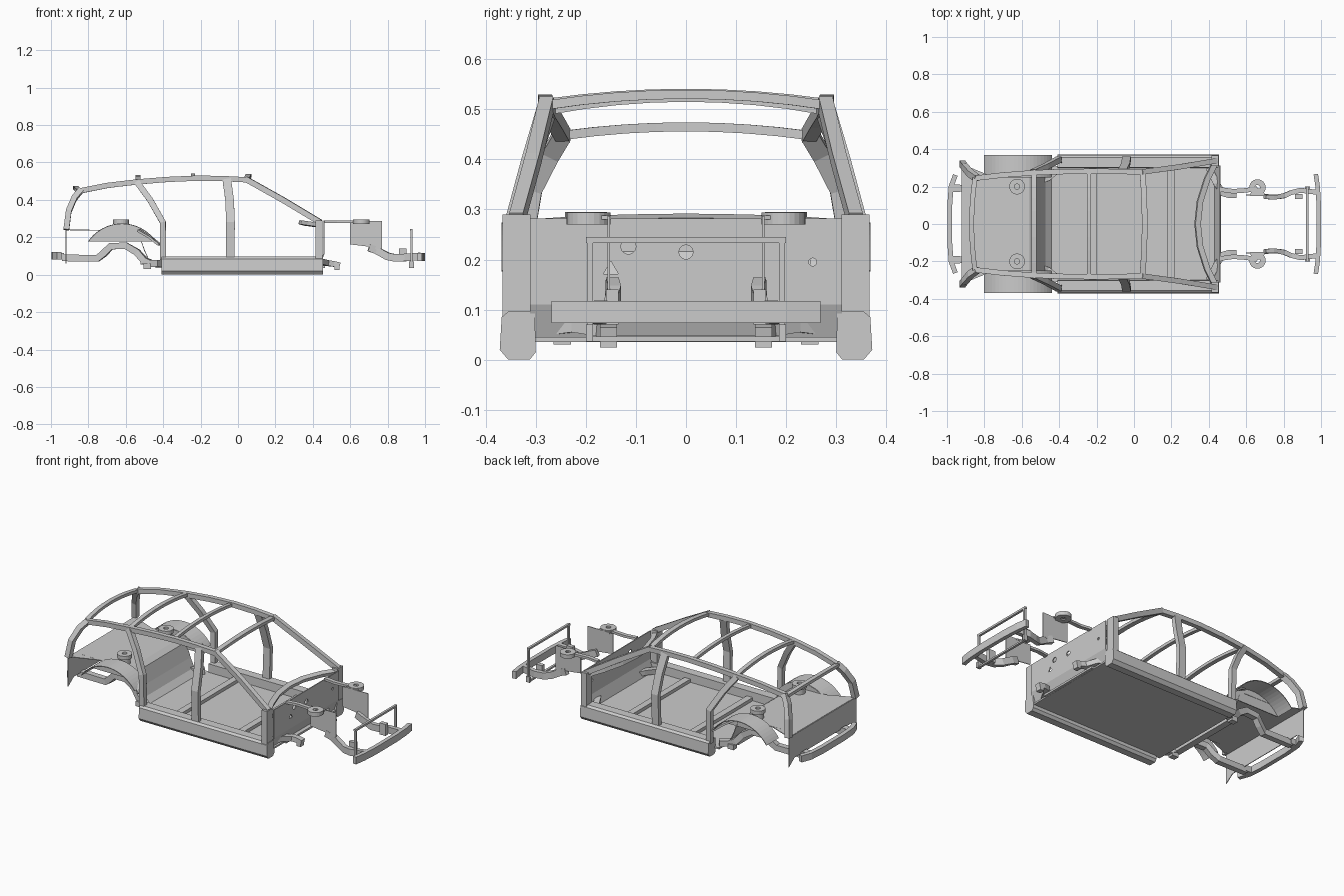
import bpy, bmesh, math
from mathutils import Vector

if "Cube" in bpy.data.objects:
    bpy.data.objects.remove(bpy.data.objects["Cube"])


def finish(name, bm, mirror=False, solid=0):
    bmesh.ops.recalc_face_normals(bm, faces=bm.faces)
    me = bpy.data.meshes.new(name)
    bm.to_mesh(me)
    bm.free()
    ob = bpy.data.objects.new(name, me)
    bpy.context.collection.objects.link(ob)
    if solid:
        m = ob.modifiers.new("thickness", 'SOLIDIFY')
        m.thickness = solid
        m.offset = 0
    if mirror:
        m = ob.modifiers.new("mirror", 'MIRROR')
        m.use_axis = (False, True, False)
        m.use_mirror_merge = False
    return ob


def beam(name, pts, w, h, up=(0, 0, 1), mirror=True):
    """Sweep a w x h box section along a path; h lies along 'up'."""
    bm = bmesh.new()
    P = [Vector(p) for p in pts]
    rings = []
    for i, p in enumerate(P):
        t = Vector()
        if i:
            t += (p - P[i - 1]).normalized()
        if i < len(P) - 1:
            t += (P[i + 1] - p).normalized()
        t.normalize()
        s = t.cross(Vector(up)).normalized()
        u = s.cross(t)
        rings.append([bm.verts.new(p + s * a * w / 2 + u * b * h / 2)
                      for a, b in ((-1, -1), (1, -1), (1, 1), (-1, 1))])
    for r, q in zip(rings, rings[1:]):
        for k in range(4):
            bm.faces.new((r[k], r[(k + 1) % 4], q[(k + 1) % 4], q[k]))
    bm.faces.new(rings[0])
    bm.faces.new(rings[-1])
    return finish(name, bm, mirror)


def box(name, x, y, z, mirror=True):
    return beam(name, [(x[0], sum(y) / 2, sum(z) / 2), (x[1], sum(y) / 2, sum(z) / 2)],
                y[1] - y[0], z[1] - z[0], mirror=mirror)


def extrude(name, prof, direction, closed=True, mirror=False, solid=0):
    """Extrude a 3D profile: closed gives a solid, open gives a sheet."""
    bm = bmesh.new()
    d = Vector(direction)
    a = [bm.verts.new(p) for p in prof]
    b = [bm.verts.new(Vector(p) + d) for p in prof]
    n = len(a)
    for i in range(n if closed else n - 1):
        j = (i + 1) % n
        bm.faces.new((a[i], a[j], b[j], b[i]))
    if closed:
        bm.faces.new(a)
        bm.faces.new(b)
    return finish(name, bm, mirror, solid)


def ring_cap(name, x, y, z0, z1, ro, ri, n=24):
    bm = bmesh.new()
    rows = []
    for r, z in ((ro, z0), (ro, z1), (ri, z1), (ri, z0)):
        rows.append([bm.verts.new((x + r * math.cos(2 * math.pi * i / n),
                                   y + r * math.sin(2 * math.pi * i / n), z)) for i in range(n)])
    for k in range(4):
        a, b = rows[k], rows[(k + 1) % 4]
        for i in range(n):
            j = (i + 1) % n
            bm.faces.new((a[i], a[j], b[j], b[i]))
    return finish(name, bm, True)


# Sills, floor pan and floor crossmembers
sill = [(.30, .015), (.312, 0), (.355, 0), (.372, .02), (.368, .085), (.355, .096), (.302, .096)]
extrude("sill", [(-.41, y, z) for y, z in sill], (.865, 0, 0), mirror=True)
box("floor_pan", (-.44, .45), (-.31, .31), (.035, .045), mirror=False)
for x in (-.22, .2):
    box("floor_crossmember", (x - .02, x + .02), (-.30, .30), (.045, .065), mirror=False)
box("front_floor_edge", (.44, .465), (-.2, .2), (.036, .048), mirror=False)

# Firewall with pass-through holes
prof = [(.462, .282), (.462, .11), (.435, .04), (.430, .045), (.456, .112), (.456, .282)]
wall = extrude("firewall", [(x, -.312, z) for x, z in prof], (0, .624, 0))
bm = bmesh.new()
for y, z, r, n in ((0, .215, .014, 20), (-.115, .226, .015, 20), (-.15, .18, .017, 3), (.253, .195, .008, 12)):
    ring = [bm.verts.new((.44, y + r * math.sin(2 * math.pi * i / n), z + r * math.cos(2 * math.pi * i / n)))
            for i in range(n)]
    f = bm.faces.new(ring)
    g = bmesh.ops.extrude_face_region(bm, geom=[f])['geom']
    bmesh.ops.translate(bm, verts=[v for v in g if isinstance(v, bmesh.types.BMVert)], vec=(.04, 0, 0))
cut = finish("firewall_cutter", bm)
cut.hide_render = True
cut.hide_viewport = True
m = wall.modifiers.new("holes", 'BOOLEAN')
m.operation = 'DIFFERENCE'
m.solver = 'EXACT'
m.object = cut

# Cowl bar
beam("cowl_bar", [(.43 - .09 * (1 - (y / .32) ** 2), y, .265 + .012 * (1 - (y / .32) ** 2))
                  for y in (-.32, -.24, -.12, 0, .12, .24, .32)], .03, .022, (.3, 0, 1), mirror=False)

# Pillars and roof rails
box("front_hinge_pillar", (.415, .452), (.311, .366), (.075, .29))
beam("windshield_pillar", [(.44, .338, .28), (.24, .305, .40), (.04, .278, .512)], .028, .03)
beam("roof_rail", [(.05, .278, .507), (-.08, .281, .514), (-.22, .282, .516), (-.38, .28, .509),
                   (-.54, .274, .496), (-.70, .262, .477), (-.85, .245, .447)], .028, .028)
beam("rear_pillar", [(-.84, .245, .452), (-.875, .27, .41), (-.905, .305, .34), (-.918, .322, .24)],
     .03, .036, (0, 1, .3))
beam("center_pillar", [(-.042, .342, .09), (-.04, .348, .28), (-.045, .315, .40), (-.06, .282, .51)],
     .046, .026, (0, 1, 0))
beam("door_rear_pillar", [(-.40, .342, .08), (-.402, .345, .28), (-.47, .308, .40), (-.54, .276, .495)],
     .032, .03, (0, 1, 0))

# Roof bows
for nm, x, bend, ye, ze, rise, w in (
        ("windshield_header", .045, .012, .28, .508, .022, .03), ("roof_bow", -.24, 0, .28, .512, .02, .022),
        ("roof_rear_bow", -.535, 0, .275, .498, .026, .026), ("tail_header", -.85, -.018, .245, .448, .017, .026)):
    beam(nm, [(x + bend * (1 - k * k), ye * k, ze + rise * (1 - k * k))
              for k in (-1, -.75, -.5, -.25, 0, .25, .5, .75, 1)], w, .018, mirror=False)

# Rear deck, seat slope and tail panel
deck = [(-.918, .24), (-.56, .235), (-.53, .215), (-.50, .13), (-.475, .075), (-.44, .042)]
extrude("rear_deck", [(x, -.255, z) for x, z in deck], (0, .51, 0), closed=False, solid=.004)
tail = [(-.325, .24), (-.325, .06), (-.27, .10), (.27, .10), (.325, .06), (.325, .24)]
extrude("tail_panel", [(-.922, y, z) for y, z in tail], (.004, 0, 0))
extrude("deck_side", [(-.92, .25, .238), (-.92, .32, .238), (-.76, .255, .235), (-.76, .25, .235)],
        (0, 0, .004), mirror=True)

# Rear wheel arches: arc skin and inner wall
R, cz = .218, .054
a0 = math.asin(.18 / R)
arc = [(-.62 + R * math.sin(a), cz + R * math.cos(a)) for a in [a0 * (i / 10 - 1) for i in range(21)]]
extrude("wheel_arch_skin", [(x, .25, z) for x, z in arc], (0, .118, 0), closed=False, mirror=True, solid=.004)
extrude("wheel_arch_inner_wall", [(x, .248, z) for x, z in arc], (0, .005, 0), mirror=True)
beam("arch_link", [(-.42, .34, .16), (-.47, .32, .20), (-.53, .28, .235)], .03, .012)
ring_cap("rear_damper_tower", -.625, .2, .235, .275, .034, .014)
ring_cap("rear_damper_cap", -.625, .2, .272, .295, .042, .014)

# Rear rails and bumper
beam("rear_rail", [(-.94, .19, .09), (-.75, .19, .088), (-.715, .20, .115), (-.68, .21, .152), (-.60, .215, .155),
                   (-.54, .22, .12), (-.50, .235, .075), (-.465, .245, .06), (-.42, .28, .06)], .035, .036)
box("rear_rail_foot", (-.505, -.465), (.23, .265), (.03, .06))
box("rear_crossmember", (-.52, -.48), (-.24, .24), (.055, .08), mirror=False)
beam("rear_bumper", [(-.955, -.262, .1), (-.978, -.2, .1), (-.985, -.1, .1), (-.985, 0, .1),
                     (-.985, .1, .1), (-.978, .2, .1), (-.955, .262, .1)], .026, .04, mirror=False)
box("rear_bumper_mount", (-.975, -.93), (.17, .21), (.08, .115))

# Front lower stubs
beam("front_floor_leg", [(.40, .30, .06), (.44, .22, .07), (.475, .165, .062), (.51, .155, .058), (.545, .155, .05)],
     .034, .03)
box("leg_foot", (.515, .542), (.138, .172), (.024, .05))

# Inner aprons, upper rails and front damper caps
apron = [(.60, .285), (.77, .287), (.77, .14), (.74, .135), (.70, .15), (.60, .162)]
extrude("inner_apron", [(x, .152, z) for x, z in apron], (0, .005, 0), mirror=True)
beam("upper_rail", [(.46, .185, .283), (.53, .175, .283), (.60, .18, .283), (.66, .19, .283)], .024, .014)
ring_cap("front_damper_cap", .66, .195, .27, .294, .044, .014)
extrude("apron_shelf", [(.62, .15, .28), (.70, .15, .28), (.69, .19, .28), (.63, .19, .28)], (0, 0, .008), mirror=True)

# Front rails, radiator frame and bumper
beam("front_rail", [(.70, .148, .145), (.74, .143, .13), (.80, .15, .098), (.84, .168, .09), (.89, .18, .092),
                    (.975, .17, .098)], .026, .04)
beam("radiator_post", [(.928, .192, .058), (.928, .192, .245)], .012, .012, (1, 0, 0))
box("radiator_top_bar", (.92, .934), (-.20, .20), (.233, .245), mirror=False)
box("radiator_lower_bar", (.92, .934), (-.20, .20), (.036, .046), mirror=False)
box("radiator_foot", (.915, .94), (.186, .2), (.036, .07))
box("rail_bracket", (.86, .90), (.135, .16), (.07, .14))
beam("front_bumper", [(.972, -.267, .095), (.982, -.2, .095), (.988, -.1, .095), (.988, 0, .095),
                      (.988, .1, .095), (.982, .2, .095), (.972, .267, .095)], .024, .044, mirror=False)
